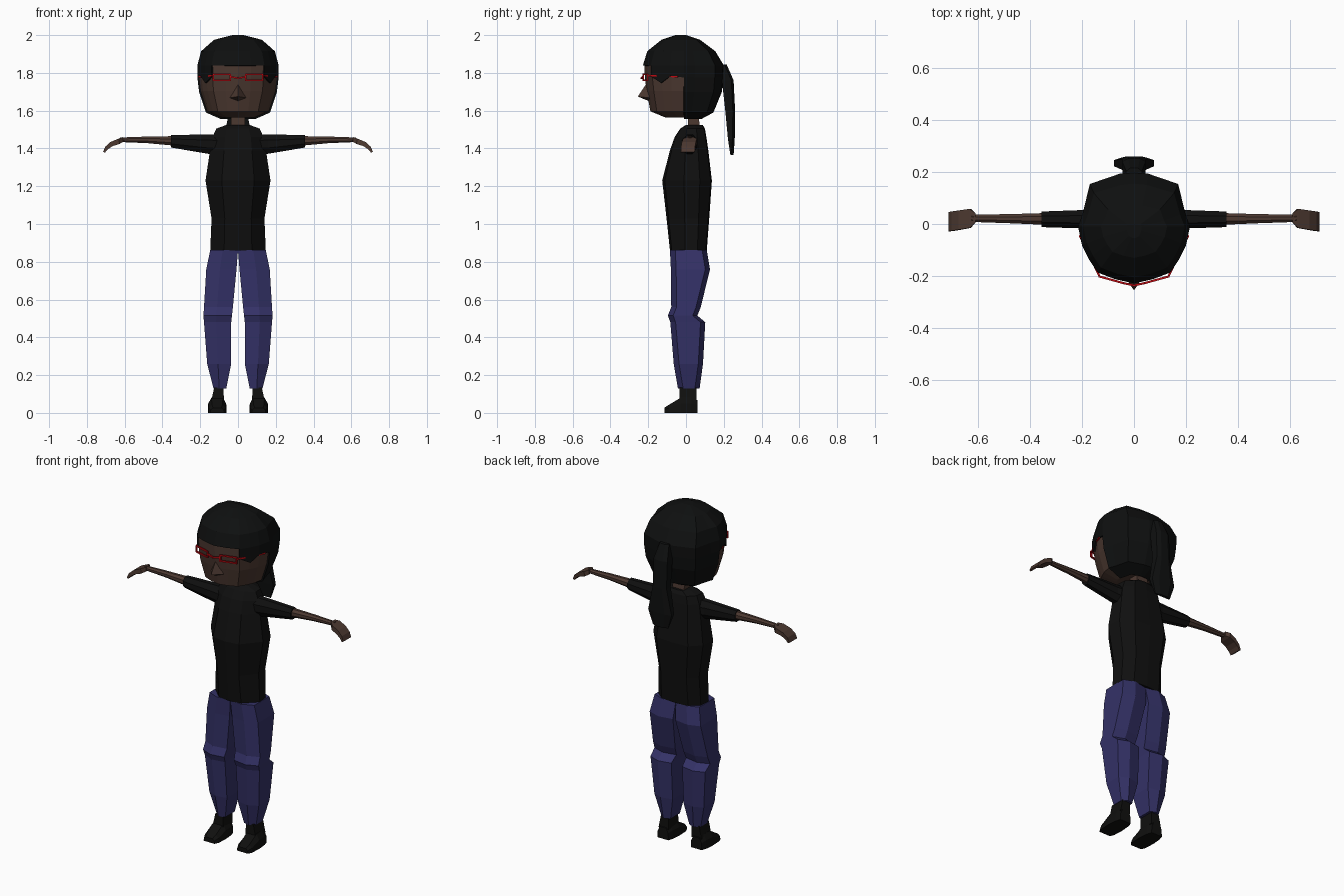
import bpy, bmesh
from mathutils import Vector

if "Cube" in bpy.data.objects:
    bpy.data.objects.remove(bpy.data.objects["Cube"])


def material(name, rgb):
    m = bpy.data.materials.new(name)
    m.diffuse_color = (*rgb, 1)
    m.use_nodes = True
    m.node_tree.nodes["Principled BSDF"].inputs["Base Color"].default_value = m.diffuse_color
    return m


SKIN = material("brown skin", (0.072, 0.040, 0.030))
HAIR = material("black hair", (0.0045, 0.005, 0.005))
SHIRT = material("black cloth", (0.005, 0.005, 0.005))
SHOE = material("black shoe", (0.005, 0.005, 0.0045))
DENIM = material("blue denim", (0.034, 0.031, 0.135))
RED = material("red frame", (0.55, 0.003, 0.006))


def finish(name, bm, mat, mirror=False):
    me = bpy.data.meshes.new(name)
    bm.to_mesh(me)
    bm.free()
    me.materials.append(mat)
    ob = bpy.data.objects.new(name, me)
    bpy.context.collection.objects.link(ob)
    if mirror:
        ob.modifiers.new("Mirror", 'MIRROR')
    return ob


def loft_mesh(rings):
    """Skin a list of equal-length point loops and cap both ends."""
    bm = bmesh.new()
    loops = [[bm.verts.new(p) for p in r] for r in rings]
    n = len(loops[0])
    for a, b in zip(loops, loops[1:]):
        for i in range(n):
            j = (i + 1) % n
            bm.faces.new((a[i], a[j], b[j], b[i]))
    bm.faces.new(loops[0])
    bm.faces.new(loops[-1])
    bmesh.ops.recalc_face_normals(bm, faces=bm.faces)
    return bm


def loft(name, rings, mat, mirror=False):
    return finish(name, loft_mesh(rings), mat, mirror)


def full(half):
    """Complete a half section that starts and ends on the centre line."""
    return half + [(-x, y) for x, y in reversed(half[1:-1])]


def body_ring(section, z, w, yf, yb, cy):
    return [(x * w, cy + y * ((yb - cy) if y > 0 else (cy - yf)), z) for x, y in section]


# ---- head and hair share one set of rings
HEAD = full([(0, -1), (.33, -.93), (.65, -.81), (.81, -.57), (.93, -.33), (1, 0),
             (.91, .27), (.79, .78), (.25, .97), (0, 1)])
head_rings = [body_ring(HEAD, z, w, f, b, -.01) for z, w, f, b in [
    (1.555, .09, -.11, .08), (1.59, .17, -.195, .145), (1.70, .206, -.215, .19),
    (1.775, .215, -.225, .198), (1.84, .215, -.228, .20), (1.915, .195, -.205, .155),
    (1.975, .127, -.13, .075), (2.0, .03, -.055, .0)]]
c = Vector((0, -.01, 1.78))
loft("head", [[c + (Vector(p) - c) * .965 for p in r] for r in head_rings], SKIN)

bm = loft_mesh(head_rings)
drop = []
for f in bm.faces:
    m = f.calc_center_median()
    lock = m.z > 1.775 and abs(m.x) > .14
    if m.z < 1.56 or not (m.z > 1.84 or m.y > -.01 or lock):
        drop.append(f)
bmesh.ops.delete(bm, geom=drop, context='FACES')
# jagged ends of the side locks
for v in bm.verts:
    if abs(v.co.z - 1.775) < .001 and v.co.y < -.02:
        a = abs(v.co.x)
        v.co.z = 1.78 if a < .15 else 1.747 if a < .18 else 1.785
hair = finish("hair", bm, HAIR)
sol = hair.modifiers.new("Thickness", 'SOLIDIFY')
sol.thickness, sol.offset = .012, -1

# ---- ponytail
loft("ponytail", [[(-w, f, z), (w, f, z), (w, b - .012, z), (w * .5, b, z),
                   (-w * .5, b, z), (-w, b - .012, z)] for z, w, f, b in [
    (1.845, .03, .18, .215), (1.76, .045, .19, .252), (1.60, .045, .208, .26),
    (1.45, .077, .222, .258), (1.365, .05, .235, .252)]], HAIR)

# ---- nose
bm = bmesh.new()
top, left, low, right, tip = [bm.verts.new(p) for p in [
    (0, -.205, 1.75), (-.043, -.192, 1.668), (0, -.2, 1.652), (.043, -.192, 1.668),
    (0, -.255, 1.675)]]
for a, b in [(top, left), (left, low), (low, right), (right, top)]:
    bm.faces.new((a, b, tip))
bm.faces.new((top, right, low, left))
bmesh.ops.recalc_face_normals(bm, faces=bm.faces)
finish("nose", bm, SKIN)

# ---- glasses: thin bars on the right half, mirrored
bm = bmesh.new()


def bar(p, q, t=.008):
    p, q = Vector(p), Vector(q)
    d = q - p
    verts = bmesh.ops.create_cube(bm, size=1)['verts']
    rot = d.to_track_quat('X', 'Z')
    for v in verts:
        v.co = (p + q) / 2 + rot @ Vector((v.co.x * (d.length + t * .6), v.co.y * t, v.co.z * t))


inner, outer = (.042, -.227), (.132, -.202)
lo, hi = 1.76, 1.793
corners = [(*inner, lo), (*outer, lo), (*outer, hi), (*inner, hi)]
for i in range(4):
    bar(corners[i], corners[(i + 1) % 4])
bar((0, -.236, 1.772), (*inner, 1.78))
bar((*outer, 1.785), (.208, -.045, 1.78))
finish("glasses", bm, RED, True)

# ---- neck
loft("neck", [[(-.038, y0, z), (.038, y0, z), (.038, y1, z), (-.038, y1, z)]
              for z, y0, y1 in [(1.49, .012, .075), (1.60, .01, .065)]], SKIN)

# ---- shirt body
TORSO = full([(0, -1), (.5, -.9), (1, -.15), (.95, .5), (.6, .95), (0, 1)])
loft("shirt", [body_ring(TORSO, z, w, f, b, .01) for z, w, f, b in [
    (.86, .147, -.085, .11), (1.03, .14, -.103, .123), (1.23, .172, -.126, .137),
    (1.39, .148, -.085, .118), (1.46, .135, -.06, .108), (1.505, .115, -.03, .10),
    (1.525, .06, .0, .088)]], SHIRT)


# ---- sleeves, arms and hands run outward along x
def limb_ring(x, z0, z1, y0, y1, k=.3):
    dz, dy = (z1 - z0) * k, (y1 - y0) * k
    return [(x, y0, z0 + dz), (x, y0 + dy, z0), (x, y1 - dy, z0), (x, y1, z0 + dz),
            (x, y1, z1 - dz), (x, y1 - dy, z1), (x, y0 + dy, z1), (x, y0, z1 - dz)]


loft("sleeve", [limb_ring(*r) for r in [
    (.09, 1.365, 1.475, -.025, .065), (.16, 1.372, 1.475, -.018, .055),
    (.355, 1.405, 1.47, -.012, .048)]], SHIRT, True)
loft("forearm", [limb_ring(*r) for r in [
    (.34, 1.415, 1.465, -.003, .042), (.48, 1.428, 1.463, .003, .038),
    (.625, 1.434, 1.458, .008, .036)]], SKIN, True)

# drooping flat hand
loft("hand", [[(x, y0, z), (x, y1, z), (x - s, y1, z - t), (x - s, y0, z - t)]
              for x, z, y0, y1, s, t in [
    (.61, 1.46, .005, .042, .0, .026), (.632, 1.452, -.015, .058, .005, .028),
    (.675, 1.434, -.022, .052, .01, .022), (.702, 1.41, -.026, .048, .013, .014),
    (.714, 1.382, -.028, .046, .01, .004)]], SKIN, True)


# ---- trouser legs
def leg_ring(z, xi, xo, f, b):
    m = xi + (xo - xi) * .55
    return [(xi, f + .012, z), (m, f, z), (xo, f + .028, z),
            (xo, b - .025, z), (m, b, z), (xi, b - .015, z)]


loft("trouser_leg", [leg_ring(*r) for r in [
    (.862, .0, .147, -.085, .11), (.76, .008, .168, -.08, .127),
    (.56, .027, .18, -.078, .078), (.515, .032, .183, -.096, .06),
    (.48, .036, .18, -.083, .102), (.26, .036, .163, -.065, .09),
    (.13, .062, .13, -.043, .072)]], DENIM, True)

# ---- ankles and shoes
loft("ankle", [limb_ring(z, 0, 1, 0, 1) and
               [(a, f, z), (b, f, z), (b, k, z), (a, k, z)] for z, a, b, f, k in [
    (.06, .075, .142, -.035, .056), (.135, .076, .126, -.035, .056)]], SHOE, True)
loft("shoe", [[(.11 - w, y, 0), (.11 + w, y, 0), (.11 + w * .95, y, h * .6),
               (.11 + w * .6, y, h), (.11 - w * .6, y, h), (.11 - w * .95, y, h * .6)]
              for y, w, h in [(-.115, .036, .027), (-.09, .047, .043),
                              (-.025, .05, .082), (.03, .045, .082), (.06, .036, .068)]],
     SHOE, True)
